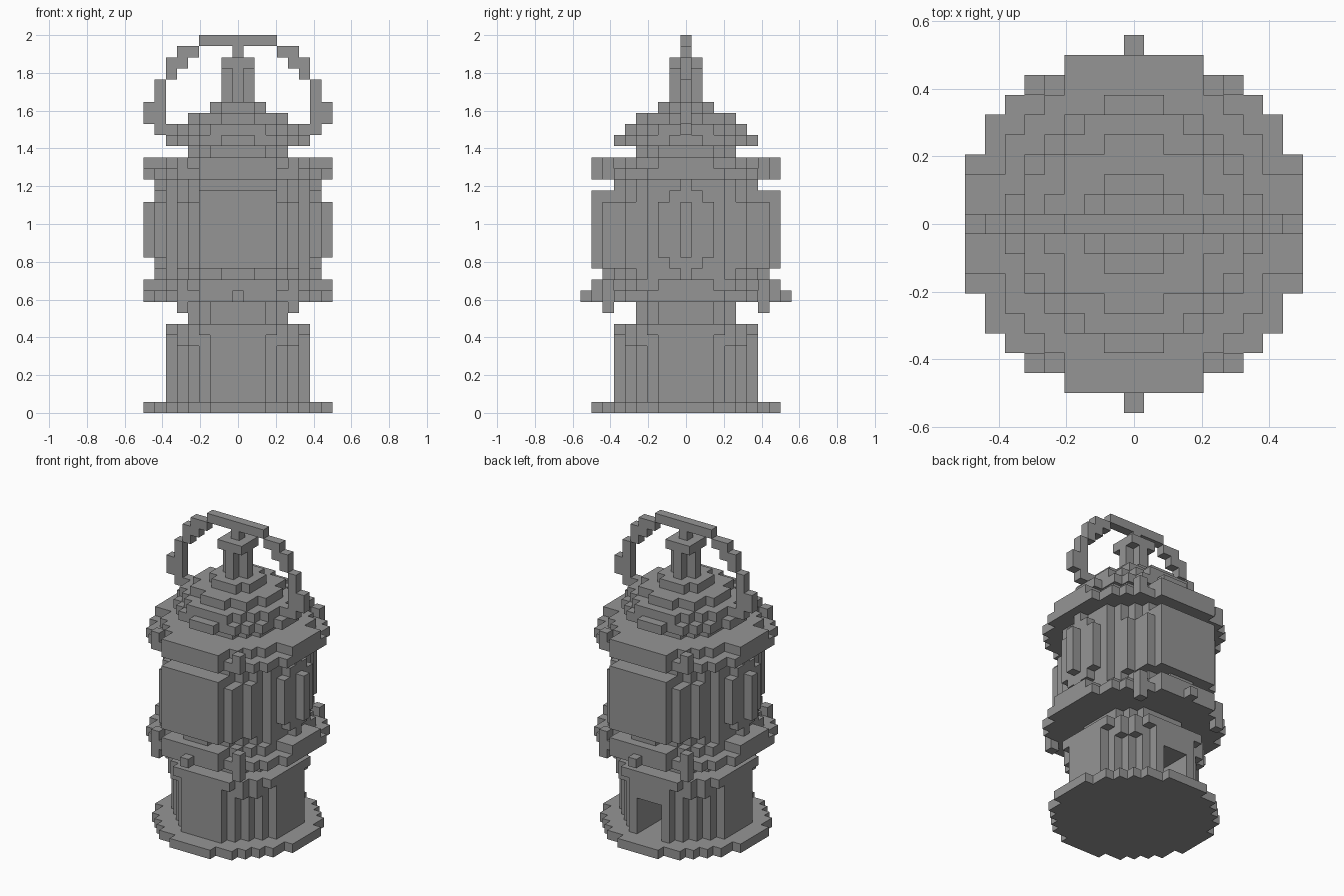
import bpy, bmesh
from mathutils import Vector

cube = bpy.data.objects.get("Cube")
if cube:
    bpy.data.objects.remove(cube, do_unlink=True)

UNIT = 2 / 34  # edge of one block

GREY = (0.3, 0.3, 0.3, 1)
grey = bpy.data.materials.new("stone_grey")
grey.use_nodes = True
grey.diffuse_color = GREY
grey.node_tree.nodes["Principled BSDF"].inputs["Base Color"].default_value = GREY


def disc(rr, low, high):
    """Blocks within a squared radius, for layers low to high."""
    span = range(-9, 10)
    return {(x, y, z) for x in span for y in span if x * x + y * y <= rr
            for z in range(low, high + 1)}


def box(xs, ys, zs):
    return {(x, y, z) for x in range(xs[0], xs[1] + 1)
            for y in range(ys[0], ys[1] + 1) for z in range(zs[0], zs[1] + 1)}


def mirrored(cells):
    """Repeat blocks on all four sides."""
    return {(sx * x, sy * y, z) for x, y, z in cells for sx in (-1, 1) for sy in (-1, 1)}


def ring_crown(z):
    """Raised layer of a ring: a disc with four arms and four corner posts."""
    arms = box((7, 8), (-2, 2), (z, z)) | box((-3, 3), (7, 8), (z, z))
    return disc(52, z, z) | mirrored(arms | {(5, 7, z)})


parts = {}

# Foot and lower drum, with a doorway at the back
parts["foot_plate"] = disc(68, 0, 0)
doorway = box((-1, 1), (-3, 6), (1, 4))
parts["lower_drum"] = (disc(40, 1, 5) | disc(41, 6, 6) | disc(45, 7, 7)) - doorway
parts["neck"] = disc(20, 8, 9)

# Lower ring with crown, hanging blocks and pointed tips
parts["lower_ring"] = disc(75, 10, 10)
parts["lower_ring_crown"] = ring_crown(11)
parts["hanging_blocks"] = mirrored({(5, 7, 9)})
parts["ring_tips"] = mirrored({(0, 9, 10)})

# Lamp chamber with stepped front and back panels
parts["chamber"] = disc(45, 12, 20)
panel = box((-1, 1), (7, 7), (12, 12)) | box((-3, 3), (7, 8), (13, 19))
panel |= box((-4, 4), (6, 7), (13, 18)) | box((-5, 5), (5, 5), (13, 18))
parts["window_panels"] = mirrored(panel)

# Side plates with tapered ends and a centre ridge
plate = box((8, 8), (0, 0), (14, 18))
for half in range(3):
    plate |= box((7, 7), (-half, half), (12 + half, 20 - half))
parts["side_plates"] = mirrored(plate)

# Upper ring
parts["upper_ring"] = disc(75, 21, 21)
parts["upper_ring_crown"] = ring_crown(22)

# Stepped roof
roof = set()
for layer, rr in enumerate((20, 37, 29, 18, 5), start=23):
    roof |= disc(rr, layer, layer)
parts["roof"] = roof

# Chimney with square cap and stem up to the handle
parts["chimney"] = disc(1, 28, 30)
parts["chimney_cap"] = disc(2, 31, 31)
parts["handle_stem"] = disc(0, 32, 32)

# Arched carrying handle
handle = box((0, 3), (0, 0), (33, 33))
for first, last, low, high in ((4, 5, 32, 32), (5, 6, 31, 31), (6, 6, 30, 30),
                               (7, 7, 25, 29), (8, 8, 26, 27), (6, 6, 25, 25)):
    handle |= box((first, last), (0, 0), (low, high))
parts["handle"] = mirrored(handle)

solid = set().union(*parts.values())


def build(name, cells):
    """Skin the exposed sides of the blocks and merge flat areas."""
    bm = bmesh.new()
    corners = {}

    def vert(p):
        key = tuple(round(2 * c) for c in p)
        if key not in corners:
            corners[key] = bm.verts.new((p + Vector((0, 0, 0.5))) * UNIT)
        return corners[key]

    for cell in sorted(cells):
        for axis in range(3):
            for sign in (-1, 1):
                n = Vector((0, 0, 0))
                n[axis] = sign
                centre = Vector(cell)
                if tuple(int(c) for c in centre + n) in solid:
                    continue
                u = Vector((0, 0, 0))
                u[(axis + 1) % 3] = 1
                v = n.cross(u)
                bm.faces.new([vert(centre + (n + a * u + b * v) / 2)
                              for a, b in ((-1, -1), (1, -1), (1, 1), (-1, 1))])
    bmesh.ops.dissolve_limit(bm, angle_limit=0.01, verts=bm.verts, edges=bm.edges)
    mesh = bpy.data.meshes.new(name)
    bm.to_mesh(mesh)
    bm.free()
    mesh.materials.append(grey)
    bpy.context.collection.objects.link(bpy.data.objects.new(name, mesh))


for part_name, part_cells in parts.items():
    build(part_name, part_cells)
